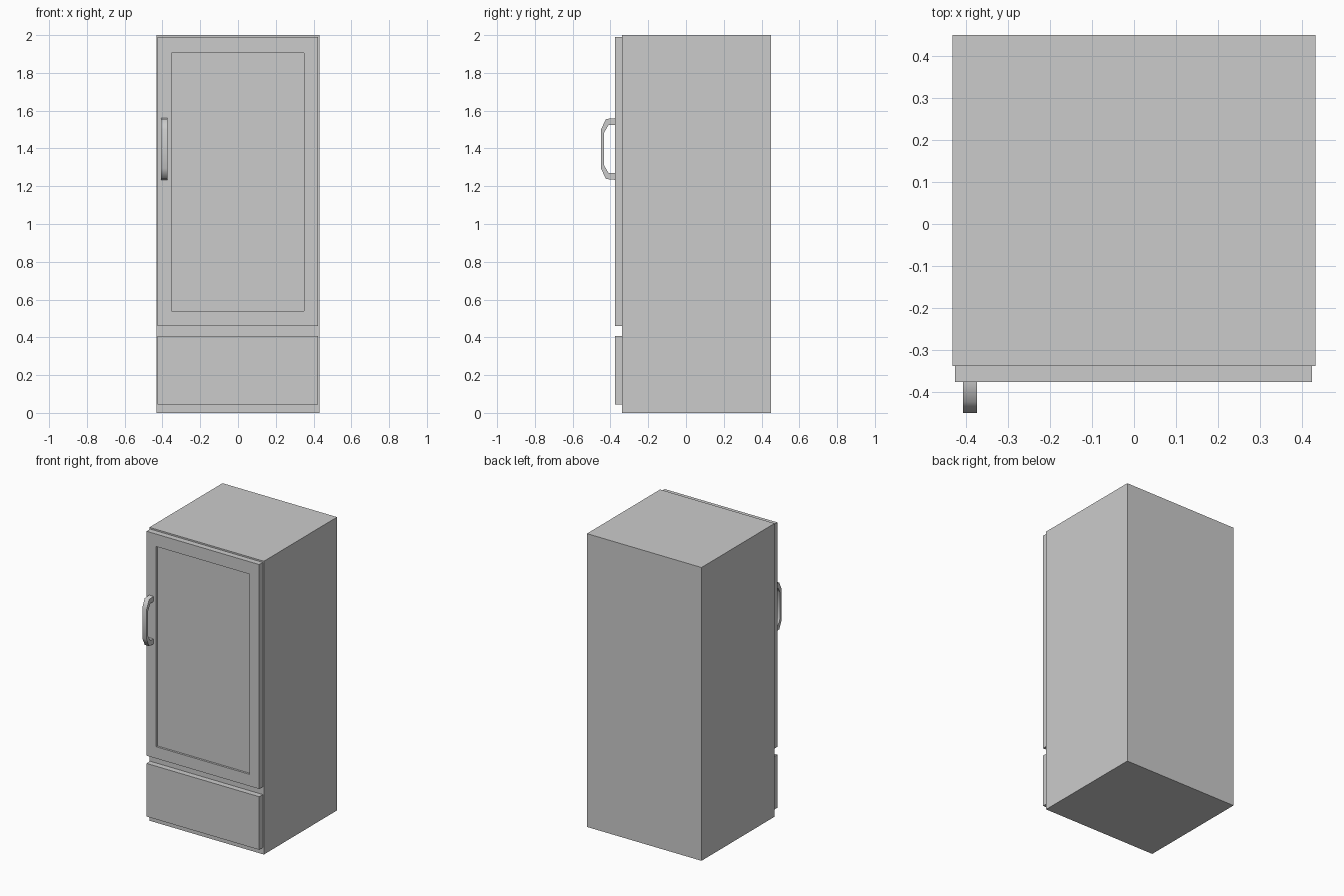
import bpy, bmesh

old = bpy.data.objects.get("Cube")
if old:
    bpy.data.objects.remove(old, do_unlink=True)

grey = bpy.data.materials.new("light_grey")
grey.use_nodes = True
colour = (0.6, 0.6, 0.6, 1)
grey.diffuse_color = colour
grey.node_tree.nodes["Principled BSDF"].inputs["Base Color"].default_value = colour


def finish(name, bm):
    bmesh.ops.recalc_face_normals(bm, faces=bm.faces)
    mesh = bpy.data.meshes.new(name)
    bm.to_mesh(mesh)
    bm.free()
    mesh.materials.append(grey)
    obj = bpy.data.objects.new(name, mesh)
    bpy.context.collection.objects.link(obj)
    return obj


def box(x, y, z):
    """Box spanning the three (low, high) ranges."""
    bm = bmesh.new()
    bmesh.ops.create_cube(bm, size=1)
    for v in bm.verts:
        for i, (low, high) in enumerate((x, y, z)):
            v.co[i] = high if v.co[i] > 0 else low
    return bm


FRONT, DOOR_FRONT = -0.338, -0.377

# Cabinet and lower drawer
finish("cabinet", box((-0.432, 0.432), (FRONT, 0.45), (0, 2)))
finish("drawer_panel", box((-0.426, 0.424), (DOOR_FRONT, FRONT), (0.045, 0.407)))

# Door with a shallow recessed panel
bm = box((-0.426, 0.424), (DOOR_FRONT, FRONT), (0.46, 1.99))
bm.normal_update()
panel = min(bm.faces, key=lambda f: f.calc_center_median().y)
bmesh.ops.inset_region(bm, faces=[panel], thickness=0.075)
for v in panel.verts:
    v.co.x = 0.35 if v.co.x > 0 else -0.353
    v.co.z = 1.905 if v.co.z > 1 else 0.54
rim = bmesh.ops.extrude_discrete_faces(bm, faces=[panel])["faces"][0]
bmesh.ops.translate(bm, verts=rim.verts, vec=(0, 0.014, 0))
finish("door", bm)

# Bent handle: upper half as (outer, inner) pairs, mirrored about its middle
MID = 1.397
half = [((-0.377, 1.56), (-0.377, 1.524)),
        ((-0.424, 1.556), (-0.41, 1.524)),
        ((-0.45, 1.5), (-0.433, 1.485))]
pairs = half + [tuple((y, 2 * MID - z) for y, z in p) for p in reversed(half)]
bm = bmesh.new()
rings = []
for outer, inner in pairs:
    rings.append([bm.verts.new((x, y, z)) for x, (y, z) in
                  ((-0.407, outer), (-0.374, outer), (-0.374, inner), (-0.407, inner))])
for a, b in zip(rings, rings[1:]):
    for i in range(4):
        j = (i + 1) % 4
        bm.faces.new((a[i], a[j], b[j], b[i]))
bm.faces.new(rings[0])
bm.faces.new(rings[-1])
handle = finish("door_handle", bm)
bpy.ops.object.select_all(action="DESELECT")
handle.select_set(True)
bpy.context.view_layer.objects.active = handle
bpy.ops.object.shade_smooth_by_angle(angle=1.2)
